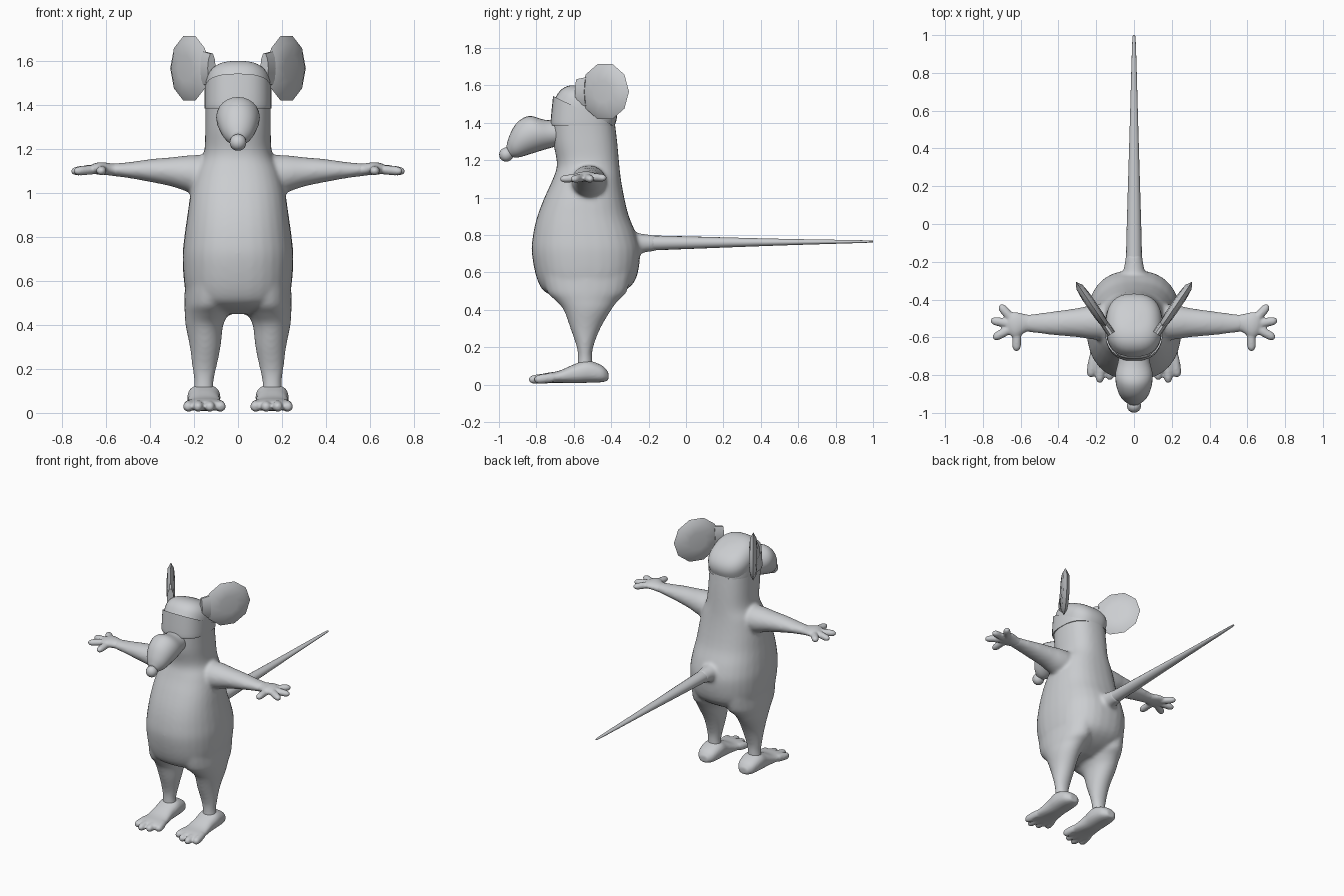
import bpy, bmesh, math
from mathutils import Vector

grey = bpy.data.materials.new("soft_grey")
grey.diffuse_color = (0.6, 0.615, 0.635, 1)


def spline(keys, steps):
    """Catmull-Rom interpolation through ring keys."""
    pts = [Vector(k) for k in keys]
    out = []
    for i in range(len(pts) - 1):
        p0, p1 = pts[max(i - 1, 0)], pts[i]
        p2, p3 = pts[i + 1], pts[min(i + 2, len(pts) - 1)]
        for s in range(steps):
            t = s / steps
            out.append(0.5 * (2 * p1 + (p2 - p0) * t + (2 * p0 - 5 * p1 + 4 * p2 - p3) * t * t
                              + (3 * p1 - p0 - 3 * p2 + p3) * t ** 3))
    return out + [pts[-1]]


def loft(bm, keys, d, power=2.0, n=24, steps=4, side=1):
    """Closed tube through rings (x, y, z, half width, half depth) facing direction d."""
    d = Vector(d).normalized()
    u = Vector((1, 0, 0)) if abs(d.z) > 0.99 else d.cross(Vector((0, 0, 1))).normalized()
    v = d.cross(u)
    rings = []
    for k in spline(keys, steps):
        ring = []
        for i in range(n):
            a = 2 * math.pi * i / n
            c, s = math.cos(a), math.sin(a)
            c = math.copysign(abs(c) ** (2 / power), c)
            s = math.copysign(abs(s) ** (2 / power), s)
            p = Vector(k[:3]) + u * c * k[3] + v * s * k[4]
            ring.append(bm.verts.new((p.x * side, p.y, p.z)))
        rings.append(ring)
    for a, b in zip(rings, rings[1:]):
        for i in range(n):
            j = (i + 1) % n
            bm.faces.new((a[i], a[j], b[j], b[i]))
    bm.faces.new(rings[0])
    bm.faces.new(rings[-1])


def finish(name, bm, voxel=0, smooth=0, mirror=False, angle=50):
    bmesh.ops.recalc_face_normals(bm, faces=bm.faces[:])
    me = bpy.data.meshes.new(name)
    bm.to_mesh(me)
    bm.free()
    me.materials.append(grey)
    me.shade_smooth()
    me.set_sharp_from_angle(angle=math.radians(angle))
    ob = bpy.data.objects.new(name, me)
    bpy.context.collection.objects.link(ob)
    if voxel:  # fuse overlapping tubes into one soft skin
        m = ob.modifiers.new("fuse", 'REMESH')
        m.mode = 'VOXEL'
        m.voxel_size = voxel
        m.use_smooth_shade = True
        m = ob.modifiers.new("soften", 'SMOOTH')
        m.factor, m.iterations = 0.5, smooth
    if mirror:
        m = ob.modifiers.new("mirror", 'MIRROR')
        m.use_mirror_merge = False
    return ob


UP, FRONT, OUT = (0, 0, 1), (0, -1, 0), (1, 0, 0)

# body: torso and neck, arms, legs and tail root fused together
bm = bmesh.new()
torso = [(0.45, 0.10, -0.62, -0.46), (0.49, 0.20, -0.745, -0.35), (0.56, 0.24, -0.795, -0.27),
         (0.70, 0.252, -0.824, -0.245), (0.80, 0.244, -0.818, -0.265), (0.90, 0.23, -0.795, -0.305),
         (1.00, 0.215, -0.757, -0.33), (1.10, 0.19, -0.712, -0.348), (1.18, 0.155, -0.69, -0.357),
         (1.30, 0.149, -0.71, -0.368), (1.44, 0.149, -0.715, -0.385)]
loft(bm, [(0, (f + b) / 2, z, w, (b - f) / 2) for z, w, f, b in torso], UP, 2.4, 32)
arm = [(0.08, -0.52, 1.085, 0.09, 0.085), (0.20, -0.52, 1.086, 0.093, 0.087),
       (0.30, -0.522, 1.096, 0.077, 0.067), (0.40, -0.525, 1.102, 0.066, 0.052),
       (0.50, -0.526, 1.104, 0.054, 0.036), (0.58, -0.525, 1.106, 0.044, 0.028)]
leg = [(0.13, -0.53, 0.62, 0.11, 0.24), (0.132, -0.53, 0.50, 0.112, 0.215),
       (0.142, -0.53, 0.45, 0.10, 0.168), (0.153, -0.527, 0.40, 0.086, 0.128),
       (0.149, -0.538, 0.30, 0.070, 0.08), (0.153, -0.54, 0.20, 0.054, 0.044),
       (0.155, -0.54, 0.14, 0.044, 0.039), (0.155, -0.54, 0.06, 0.05, 0.045)]
for s in (1, -1):
    loft(bm, arm, OUT, side=s)
    loft(bm, leg, UP, side=s)
loft(bm, [(0, -0.42, 0.75, 0.10, 0.10), (0, -0.25, 0.755, 0.058, 0.055),
          (0, -0.16, 0.757, 0.042, 0.042)], FRONT)
finish("body", bm, 0.011, 8)

# tail
bm = bmesh.new()
loft(bm, [(0, -0.25, 0.757, 0.044, 0.042), (0, 0.0, 0.759, 0.038, 0.034),
          (0, 0.5, 0.762, 0.023, 0.018), (0, 0.95, 0.765, 0.010, 0.007),
          (0, 0.995, 0.765, 0.003, 0.003)], FRONT, n=16)
finish("tail", bm)

# brow band, cut by a plane sloping down to the back
slope = Vector((0, 0.436, 0.9))
crown = Vector((0, -0.54, 1.46))
bm = bmesh.new()
loft(bm, [(0, -0.55, 1.385, 0.152, 0.172), (0, -0.55, 1.42, 0.153, 0.173),
          (0, -0.54, 1.60, 0.151, 0.165)], UP, 2.6, 32)
bmesh.ops.bisect_plane(bm, geom=bm.verts[:] + bm.edges[:] + bm.faces[:],
                       plane_co=crown, plane_no=slope, clear_outer=True)
finish("brow_band", bm, angle=30)

# domed skull top
bm = bmesh.new()
dome = [(-0.01, 0.148, 0.176), (0.045, 0.146, 0.168), (0.085, 0.125, 0.14),
        (0.11, 0.085, 0.09), (0.12, 0.02, 0.02)]
loft(bm, [(*(crown + slope * h), w, l) for h, w, l in dome], slope, 2.5, 32)
finish("skull_top", bm)

# snout and nose
bm = bmesh.new()
loft(bm, [(0, -0.64, 1.35, 0.07, 0.07), (0, -0.72, 1.345, 0.082, 0.077),
          (0, -0.80, 1.346, 0.099, 0.099), (0, -0.87, 1.315, 0.09, 0.09),
          (0, -0.92, 1.272, 0.065, 0.062), (0, -0.948, 1.245, 0.03, 0.03)], (0, -0.9, -0.4))
finish("snout", bm)
bm = bmesh.new()
bmesh.ops.create_uvsphere(bm, u_segments=16, v_segments=10, radius=0.038)
bmesh.ops.translate(bm, verts=bm.verts[:], vec=(0, -0.961, 1.23))
finish("nose", bm)

# ears: thin faceted lenses swept outward and back
bm = bmesh.new()
ear = [(-0.026, 0.06), (-0.020, 0.12), (0, 0.155), (0.020, 0.12), (0.026, 0.06)]
face = Vector((0.25, -0.17, 0)).normalized()
mid = Vector((0.221, -0.433, 1.567))
loft(bm, [(*(mid + face * t), r, r) for t, r in ear], face, n=10, steps=1)
# ear root
along = Vector((0.17, 0.25, 0)).normalized()
loft(bm, [(*(mid - along * t), 0.022, r) for t, r in ((0.18, 0.07), (0.12, 0.08))], along, n=10, steps=1)
finish("ear", bm, mirror=True, angle=60)

# hands: palm and four spread fingers
bm = bmesh.new()
loft(bm, [(0.53, -0.526, 1.105, 0.046, 0.03), (0.57, -0.525, 1.106, 0.046, 0.028),
          (0.62, -0.535, 1.112, 0.068, 0.028), (0.655, -0.53, 1.11, 0.06, 0.024),
          (0.68, -0.53, 1.108, 0.03, 0.012)], OUT)
for tx, ty, tz in ((0.71, -0.43, 1.105), (0.757, -0.51, 1.098), (0.745, -0.605, 1.098), (0.622, -0.672, 1.098)):
    a, b = Vector((0.62, -0.535, 1.11)), Vector((tx, ty, tz))
    loft(bm, [(*a.lerp(b, t), r, r * 0.9) for t, r in
              ((0, 0.024), (0.5, 0.024), (0.85, 0.022), (1, 0.010))], b - a, n=12)
finish("hand", bm, 0.006, 4, mirror=True)

# feet: heel to ball, with four toes
bm = bmesh.new()
loft(bm, [(0.155, -0.415, 0.045, 0.03, 0.022), (0.155, -0.45, 0.058, 0.062, 0.045),
          (0.155, -0.53, 0.070, 0.075, 0.06), (0.155, -0.60, 0.058, 0.072, 0.05),
          (0.153, -0.68, 0.042, 0.080, 0.032), (0.152, -0.75, 0.036, 0.092, 0.026),
          (0.152, -0.785, 0.034, 0.075, 0.018)], FRONT, 2.4)
for x, y in ((0.075, -0.79), (0.127, -0.825), (0.182, -0.84), (0.23, -0.81)):
    a, b = Vector((0.152 + (x - 0.152) * 0.8, -0.71, 0.038)), Vector((x, y, 0.026))
    loft(bm, [(*a.lerp(b, t), r, r) for t, r in
              ((0, 0.025), (0.5, 0.026), (0.85, 0.022), (1, 0.010))], b - a, n=12)
finish("foot", bm, 0.007, 4, mirror=True)
